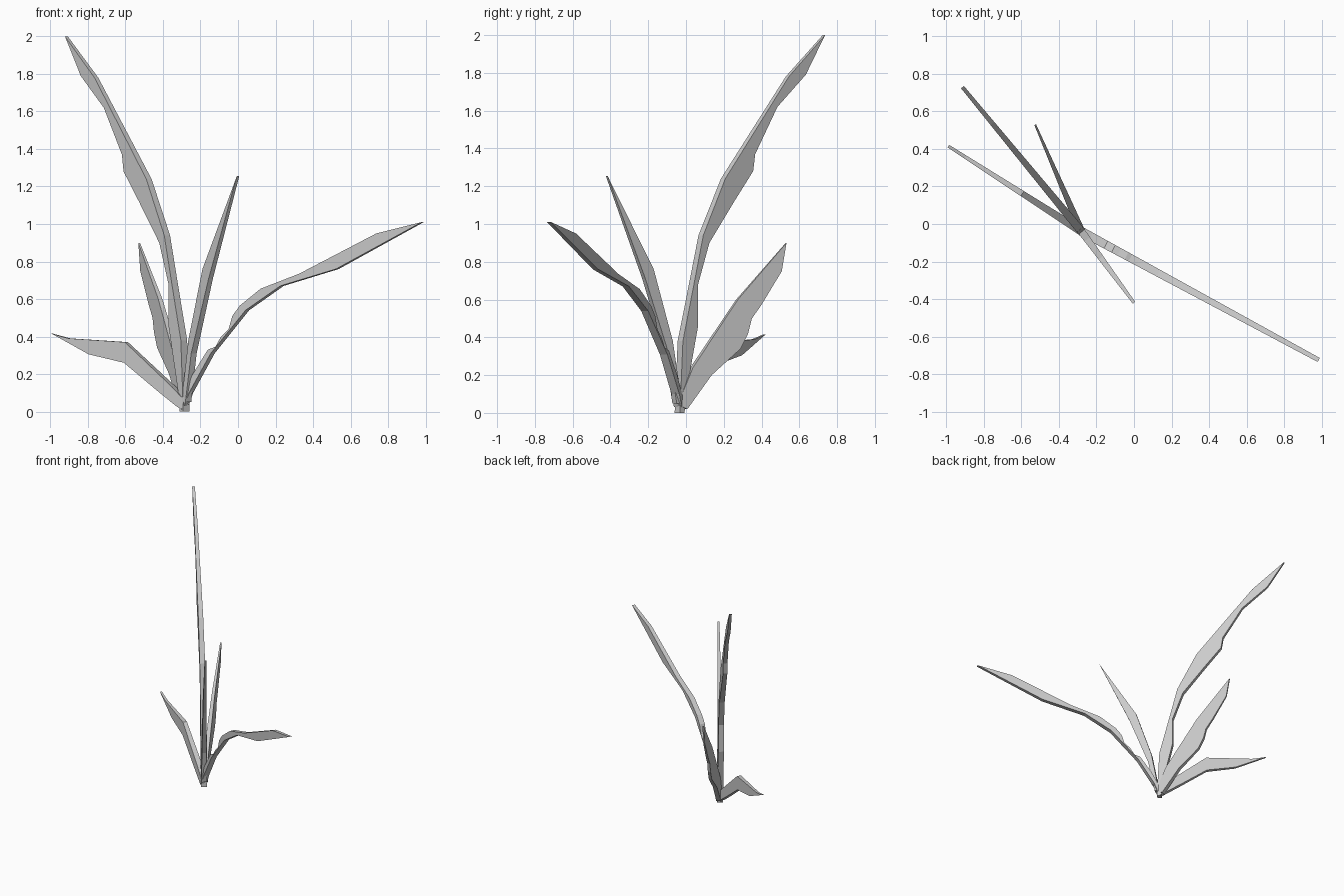
import bpy, bmesh
from mathutils import Vector

BASE = Vector((-0.28, -0.04))


def leaf(name, tip, axis, upper, lower, h0, h1):
    """Flat blade in a vertical plane from BASE to tip, thinning toward the tip.
    Outline points are (x or y, z), chosen by axis."""
    tip = Vector(tip)
    span = tip - BASE
    n = Vector((-span.y, span.x)).normalized()
    outline = upper + lower[::-1]
    bm = bmesh.new()
    sides = []
    for sign in (1, -1):
        ring = []
        for u, z in outline:
            s = (u - BASE[axis]) / span[axis]
            p = BASE + span * s + n * sign * (h0 + (h1 - h0) * s)
            ring.append(bm.verts.new((p.x, p.y, z)))
        sides.append(ring)
    a, b = sides
    bm.faces.new(a)
    bm.faces.new(b[::-1])
    for i in range(len(a)):
        j = (i + 1) % len(a)
        bm.faces.new((a[j], a[i], b[i], b[j]))
    bmesh.ops.recalc_face_normals(bm, faces=bm.faces)
    me = bpy.data.meshes.new(name)
    bm.to_mesh(me)
    bm.free()
    bpy.context.collection.objects.link(bpy.data.objects.new(name, me))


# Tall back leaf, reaching the ground
leaf("tall_leaf", (-0.915, 0.73), 0,
     [(-0.915, 2.0), (-0.755, 1.78), (-0.475, 1.24), (-0.378, 0.94),
      (-0.335, 0.67), (-0.288, 0.38), (-0.275, 0.0)],
     [(-0.83, 1.79), (-0.705, 1.62), (-0.607, 1.37), (-0.598, 1.28),
      (-0.515, 1.12), (-0.405, 0.9), (-0.355, 0.68), (-0.355, 0.46),
      (-0.305, 0.12), (-0.295, 0.0)], 0.022, 0.01)

# Short back leaf
leaf("short_leaf", (-0.527, 0.53), 1,
     [(0.53, 0.9), (0.27, 0.6), (0.03, 0.24), (-0.02, 0.12), (-0.045, 0.04)],
     [(0.505, 0.75), (0.395, 0.57), (0.345, 0.5), (0.325, 0.42),
      (0.285, 0.34), (0.13, 0.2), (0.0, 0.02)], 0.02, 0.005)

# Low drooping leaf on the left
leaf("low_leaf", (-0.99, 0.415), 0,
     [(-0.99, 0.415), (-0.9, 0.39), (-0.595, 0.37), (-0.34, 0.13), (-0.275, 0.06)],
     [(-0.79, 0.305), (-0.6, 0.26), (-0.42, 0.11), (-0.32, 0.03), (-0.29, 0.01)],
     0.022, 0.008)

# Long arching leaf on the right
leaf("long_leaf", (0.985, -0.725), 0,
     [(0.985, 1.01), (0.745, 0.95), (0.335, 0.735), (0.13, 0.655), (0.02, 0.565),
      (-0.02, 0.51), (-0.04, 0.44), (-0.08, 0.4), (-0.11, 0.345),
      (-0.15, 0.33), (-0.23, 0.2), (-0.28, 0.09)],
     [(0.53, 0.76), (0.235, 0.67), (0.05, 0.54), (-0.135, 0.31),
      (-0.25, 0.1), (-0.275, 0.03)], 0.024, 0.012)

# Slim upright front leaf
leaf("slim_leaf", (0.0, -0.42), 0,
     [(0.0, 1.255), (-0.177, 0.76), (-0.25, 0.38), (-0.285, 0.05)],
     [(-0.145, 0.71), (-0.235, 0.31), (-0.265, 0.05)], 0.02, 0.008)
